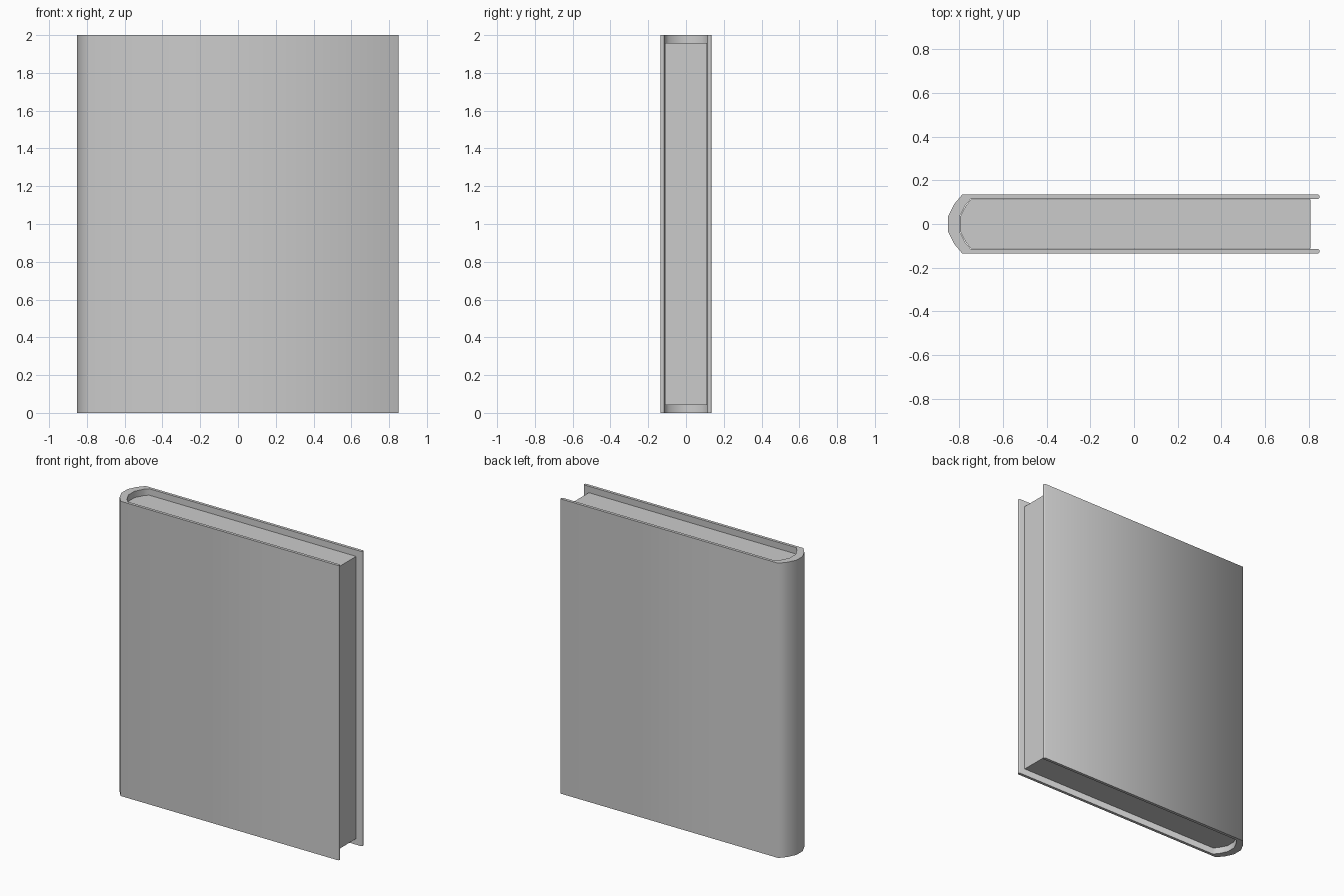
import bpy, bmesh
from math import radians

if "Cube" in bpy.data.objects:
    bpy.data.objects.remove(bpy.data.objects["Cube"])


def mirrored(half):
    """Complete a half outline (fore edge to spine) across y = 0."""
    return half + [(x, -y) for x, y in reversed(half)]


def finish(name, bm):
    bmesh.ops.recalc_face_normals(bm, faces=bm.faces)
    mesh = bpy.data.meshes.new(name)
    bm.to_mesh(mesh)
    bm.free()
    obj = bpy.data.objects.new(name, mesh)
    bpy.context.collection.objects.link(obj)
    bpy.ops.object.select_all(action='DESELECT')
    obj.select_set(True)
    bpy.context.view_layer.objects.active = obj
    bpy.ops.object.shade_smooth_by_angle(angle=radians(55))
    return obj


def extrude_up(bm, height):
    top = bmesh.ops.extrude_face_region(bm, geom=bm.faces[:])["geom"]
    verts = [v for v in top if isinstance(v, bmesh.types.BMVert)]
    bmesh.ops.translate(bm, verts=verts, vec=(0, 0, height))


# Cover: a strip wrapping around the spine, with softened fore edges
outer = mirrored([(0.85, 0.130), (0.845, 0.135), (-0.787, 0.135), (-0.825, 0.09), (-0.853, 0.033)])
inner = mirrored([(0.85, 0.120), (0.845, 0.115), (-0.747, 0.115), (-0.77, 0.09), (-0.80, 0.033)])
bm = bmesh.new()
ov = [bm.verts.new((x, y, 0)) for x, y in outer]
iv = [bm.verts.new((x, y, 0)) for x, y in inner]
for i in range(len(ov) - 1):
    bm.faces.new((ov[i], ov[i + 1], iv[i + 1], iv[i]))
extrude_up(bm, 2.0)
finish("cover", bm)

# Page block: nested inside the cover, recessed on three sides
pages = mirrored([(0.808, 0.112), (-0.746, 0.112), (-0.768, 0.088), (-0.798, 0.032)])
bm = bmesh.new()
bm.faces.new([bm.verts.new((x, y, 0.042)) for x, y in pages])
extrude_up(bm, 1.916)
finish("page_block", bm)
